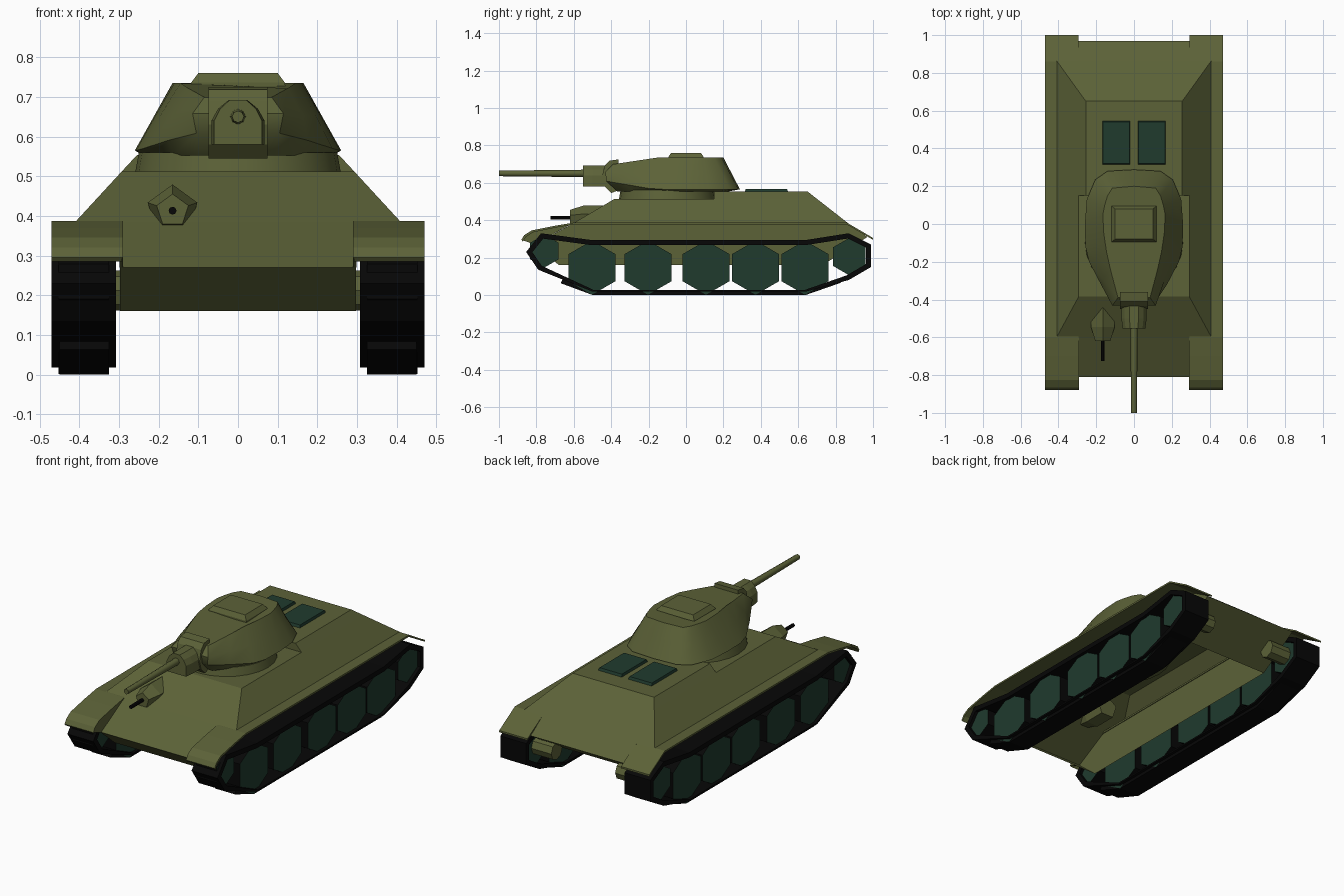
import bpy, bmesh, math
from mathutils import Vector

if "Cube" in bpy.data.objects:
    bpy.data.objects.remove(bpy.data.objects["Cube"])


def material(name, rgb):
    m = bpy.data.materials.new(name)
    m.diffuse_color = (*rgb, 1)
    m.use_nodes = True
    m.node_tree.nodes["Principled BSDF"].inputs["Base Color"].default_value = m.diffuse_color
    return m


OLIVE = material("olive", (0.107, 0.122, 0.039))
GREEN = material("dark green", (0.014, 0.043, 0.027))
BLACK = material("black", (0.002, 0.002, 0.002))


def loft(name, rings, mat, smooth=None, cyclic=False, drop=None):
    """Skin a list of equal-length vertex rings; cap the ends unless cyclic.
    Faces whose normal passes the drop test are left open."""
    bm = bmesh.new()
    vs = [[bm.verts.new(p) for p in r] for r in rings]
    n = len(rings[0])
    for a, b in zip(vs, vs[1:] + (vs[:1] if cyclic else [])):
        for i in range(n):
            j = (i + 1) % n
            bm.faces.new((a[i], a[j], b[j], b[i]))
    if not cyclic:
        bm.faces.new(vs[0])
        bm.faces.new(vs[-1])
    bmesh.ops.recalc_face_normals(bm, faces=bm.faces)
    if drop:
        bm.normal_update()
        bmesh.ops.delete(bm, geom=[f for f in bm.faces if drop(f.normal)], context='FACES')
    me = bpy.data.meshes.new(name)
    bm.to_mesh(me)
    bm.free()
    me.materials.append(mat)
    ob = bpy.data.objects.new(name, me)
    bpy.context.collection.objects.link(ob)
    if smooth:
        bpy.ops.object.select_all(action='DESELECT')
        ob.select_set(True)
        bpy.context.view_layer.objects.active = ob
        bpy.ops.object.shade_smooth_by_angle(angle=math.radians(smooth))
    return ob


def prism(name, yz, x0, x1, mat, drop=None):
    return loft(name, [[(x, y, z) for y, z in yz] for x in (x0, x1)], mat, drop=drop)


def rect(hx, y0, y1, z, cx=0):
    return [(cx - hx, y0, z), (cx + hx, y0, z), (cx + hx, y1, z), (cx - hx, y1, z)]


def circle_yz(y, z, r, n):
    """Polygon with one corner pointing up."""
    return [(y + r * math.sin(2 * math.pi * i / n), z + r * math.cos(2 * math.pi * i / n)) for i in range(n)]


def rod(name, x, z, sections, n, mat, smooth=None):
    """Round or polygonal rod along y from (y, radius) sections."""
    return loft(name, [[(x + a, y, b) for a, b in circle_yz(0, z, r, n)] for y, r in sections], mat, smooth)


def wheel(name, y, z, r, s):
    """Six-sided wheel: green discs, black rim."""
    ob = prism(name, circle_yz(y, z, r, 6), s * .325, s * .452, GREEN)
    ob.data.materials.append(BLACK)
    for p in ob.data.polygons:
        p.material_index = 0 if abs(p.normal.x) > .5 else 1


def inset(poly, d):
    """Shrink a convex polygon inward by d with mitred corners."""
    c = sum((Vector(p) for p in poly), Vector((0, 0))) / len(poly)
    out = []
    for i, p in enumerate(poly):
        p, a, b = Vector(p), Vector(poly[i - 1]), Vector(poly[(i + 1) % len(poly)])
        n1, n2 = (p - a).orthogonal().normalized(), (b - p).orthogonal().normalized()
        if n1.dot(c - p) < 0:
            n1 = -n1
        if n2.dot(c - p) < 0:
            n2 = -n2
        m = (n1 + n2).normalized()
        out.append(tuple(p + m * d / max(m.dot(n1), 0.3)))
    return out


# Hull shell, open underneath: tub, sloped upper body, raised engine deck
prism("lower_hull", [(-.81, .27), (-.6, .385), (.865, .385), (.97, .31), (.73, .16), (-.68, .16)], -.297, .297,
      OLIVE, drop=lambda n: abs(n.z) > .99)
loft("upper_hull", [rect(.41, -.6, .865, .385), rect(.293, -.385, .7025, .512)], OLIVE, drop=lambda n: n.z < -.9)
loft("engine_deck", [rect(.293, .15, .7025, .512), rect(.255, .15, .65, .553)], OLIVE, drop=lambda n: n.z < -.9)

TRACK = [(-.855, .23), (-.775, .33), (-.5, .293), (.635, .293), (.87, .33), (.99, .27),
         (.99, .15), (.87, .08), (.64, 0), (-.5, 0), (-.79, .135)]
PAD = [(-.67, .063), (-.5, 0), (.64, 0), (.83, .066), (.8, .078), (.64, .024), (-.5, .024), (-.66, .085)]
FENDER = [(-.88, .295), (-.865, .32), (-.825, .345), (-.7, .37), (-.6, .387), (.86, .387), (1.0, .305)]

for s, side in ((-1, "left"), (1, "right")):
    # Engine grilles
    loft(side + "_engine_grille", [rect(.074, .313, .547, .55, s * .094), rect(.07, .32, .54, .567, s * .094)], GREEN)
    # Fenders with inner walls at the front
    under = [(y + (.008 if y < -.8 else 0), z - .01) for y, z in reversed(FENDER)]
    prism(side + "_fender", FENDER + under, s * .293, s * .47, OLIVE)
    prism(side + "_front_fender_wall", FENDER[:5] + [(-.81, .27)], s * .29, s * .299, OLIVE)
    # Final drive housing at the rear
    prism(side + "_final_drive", circle_yz(.87, .212, .05, 8), s * .2, s * .34, OLIVE)
    # Track: full-width belt plus narrower tread on the ground
    outer = [(y, max(z, .018)) for y, z in TRACK]
    inner = inset(TRACK, .027)
    loft(side + "_track_belt", [[(x, *p) for p in q] for q, x in
                                ((outer, s * .308), (outer, s * .47), (inner, s * .47), (inner, s * .308))],
         BLACK, cyclic=True)
    prism(side + "_track_tread", PAD, s * .325, s * .45, BLACK)
    # Road wheels, idler and sprocket
    for i, y in enumerate((-.503, -.203, .107, .372, .636)):
        wheel(f"{side}_road_wheel_{i + 1}", y, .146, .145, s)
    wheel(side + "_idler", -.757, .235, .088, s)
    wheel(side + "_sprocket", .873, .205, .1, s)

# Turret ring
loft("turret_ring", [[(r * math.sin(t), -.1 + r * math.cos(t), z) for t in
                      (2 * math.pi * i / 24 for i in range(24))] for r, z in ((.26, .505), (.25, .56))], OLIVE, 30)

# Turret shell: half outlines, front to rear, at the widest level and the roof
WIDE = [(.105, -.425), (.175, -.32), (.238, -.2), (.257, -.12), (.26, 0), (.25, .13), (.205, .235), (.14, .28), (0, .288)]
ROOF = [(.085, -.39), (.125, -.24), (.145, -.15), (.16, -.05), (.165, .05), (.155, .1), (.14, .15), (.115, .19), (0, .2)]


def full(half, zf):
    pts = half + [(-x, y) for x, y in reversed(half) if x]
    return [(x, y, zf(y)) for x, y in pts]


base = [(x * .92, -.1 + (y + .1) * .82) for x, y in WIDE]
# Middle level bulges at the front cheeks only
middle = [((a + c) / 2 + max(0, -.1 - b) * .06, (b + d) / 2 - max(0, -.15 - b) * .09)
          for (a, b), (c, d) in zip(WIDE, ROOF)]
loft("turret", [full(base, lambda y: .552),
                full(WIDE, lambda y: .565 + max(0, -.17 - y) * .17),
                full(middle, lambda y: .65 + max(0, -.17 - y) * .03),
                full(ROOF, lambda y: .735 - max(0, -.15 - y) * .15)], OLIVE, 40)
# Roof hatch
loft("turret_hatch", [rect(.12, -.095, .095, .725), rect(.118, -.095, .095, .736), rect(.1, -.08, .08, .76)], OLIVE)

# Gun mount: curved shield, house-shaped sleeve and barrel
prism("gun_shield", [(-.36, .725), (-.41, .718), (-.435, .69), (-.45, .63), (-.435, .58), (-.4, .545), (-.36, .56)],
      -.074, .074, OLIVE)
SLEEVE = [(-1, .58), (1, .58), (1, .64), (.75, .67), (.35, .692), (-.35, .692), (-.75, .67), (-1, .64)]
loft("gun_sleeve", [[(x * w, y, z) for x, z in SLEEVE] for y, w in ((-.42, .067), (-.5, .067), (-.552, .06))], OLIVE)
rod("gun_barrel", 0, .65, [(-1, .015), (-.8, .017), (-.52, .02)], 8, OLIVE, 50)

# Bow gun in its five-sided housing
rod("bow_gun_housing", -.165, .413, [(-.62, .042), (-.545, .066), (-.42, .066)], 5, OLIVE)
rod("bow_gun", -.165, .413, [(-.725, .01), (-.6, .01)], 8, BLACK)
